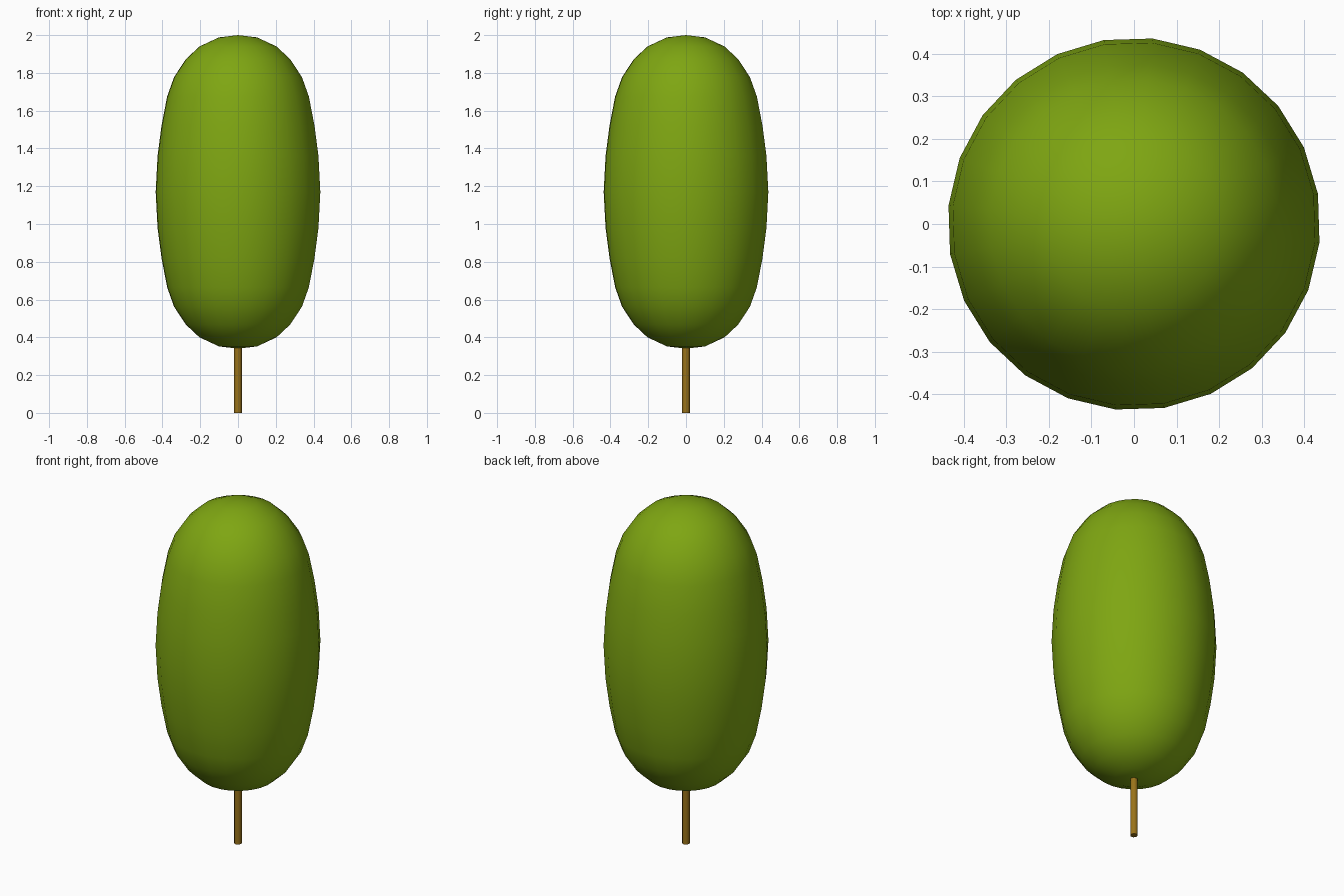
import bpy, bmesh, math

if "Cube" in bpy.data.objects:
    bpy.data.objects.remove(bpy.data.objects["Cube"])


def material(name, rgb):
    mat = bpy.data.materials.new(name)
    mat.diffuse_color = (*rgb, 1)
    mat.use_nodes = True
    mat.node_tree.nodes["Principled BSDF"].inputs["Base Color"].default_value = mat.diffuse_color
    return mat


def lathe(name, profile, sides, start_deg, mat):
    """Revolve (radius, z) points around z; radius 0 makes a pole."""
    bm = bmesh.new()
    rings = []
    for r, z in profile:
        if r == 0:
            rings.append([bm.verts.new((0, 0, z))] * sides)
            continue
        ring = []
        for i in range(sides):
            a = math.radians(start_deg) + math.tau * i / sides
            ring.append(bm.verts.new((r * math.cos(a), r * math.sin(a), z)))
        rings.append(ring)
    for low, high in zip(rings, rings[1:]):
        for i in range(sides):
            j = (i + 1) % sides
            corners = list(dict.fromkeys((low[i], low[j], high[j], high[i])))
            bm.faces.new(corners)
    bmesh.ops.recalc_face_normals(bm, faces=bm.faces)
    mesh = bpy.data.meshes.new(name)
    bm.to_mesh(mesh)
    bm.free()
    mesh.materials.append(mat)
    obj = bpy.data.objects.new(name, mesh)
    bpy.context.collection.objects.link(obj)
    bpy.ops.object.select_all(action='DESELECT')
    obj.select_set(True)
    bpy.context.view_layer.objects.active = obj
    bpy.ops.object.shade_smooth_by_angle(angle=math.radians(40))
    return obj


# Foliage: rounded capsule, mirrored about its middle height
MID = 1.17
half = [(0.438, 0.0), (0.428, 0.19), (0.407, 0.35), (0.377, 0.505),
        (0.340, 0.608), (0.277, 0.703), (0.205, 0.77), (0.101, 0.818), (0, 0.83)]
profile = [(r, MID - h) for r, h in reversed(half[1:])] + [(r, MID + h) for r, h in half]
lathe("foliage", profile, 24, 9.3, material("leaf_green", (0.21, 0.38, 0.006)))

# Trunk: thin post, its top just inside the foliage
lathe("trunk", [(0, 0), (0.02, 0), (0.02, 0.36), (0, 0.36)], 12, 0,
      material("bark_brown", (0.32, 0.17, 0.01)))
